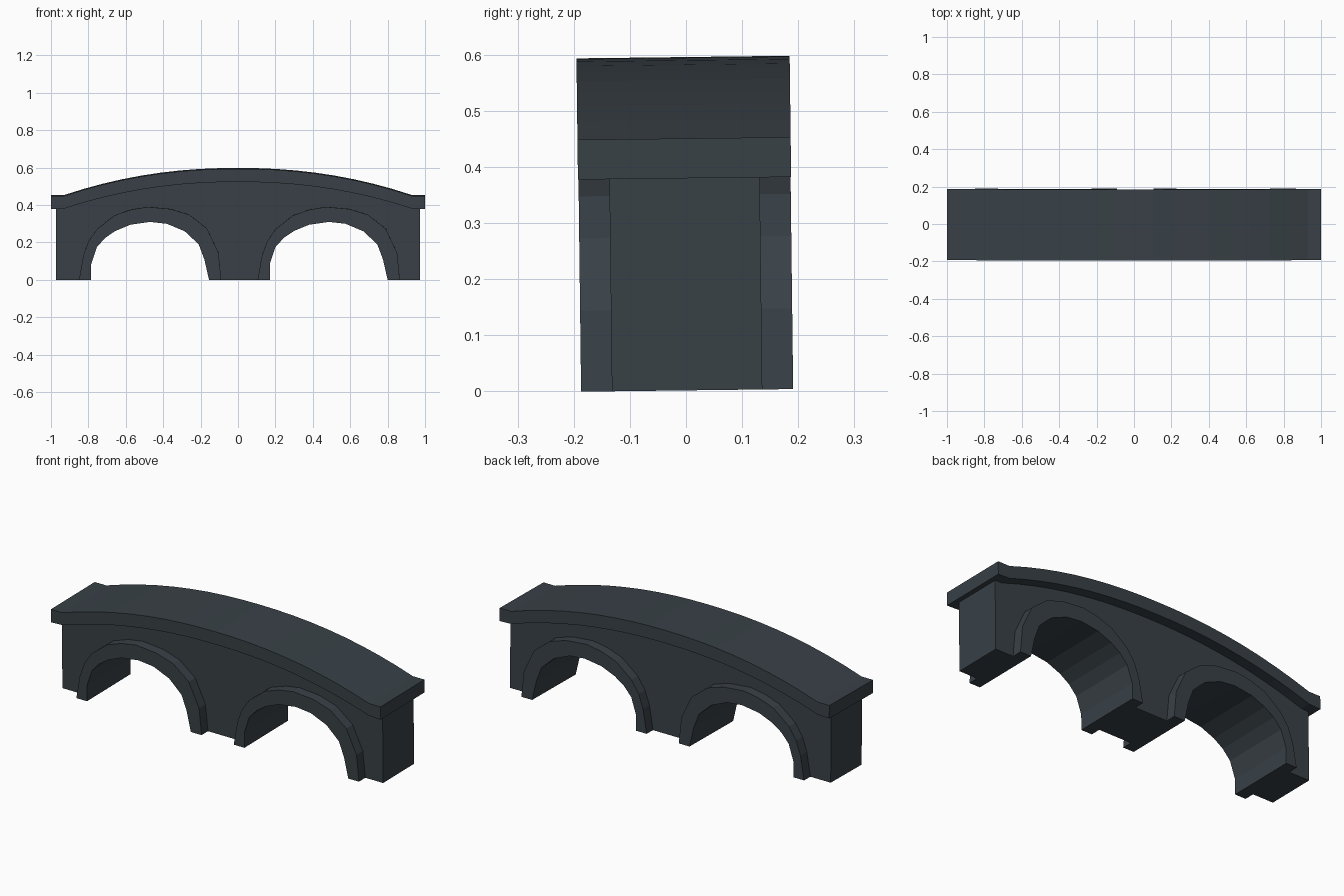
import bpy, bmesh, math
from mathutils import Matrix

cube = bpy.data.objects.get("Cube")
if cube:
    bpy.data.objects.remove(cube, do_unlink=True)

# Dark slate stone, used everywhere
stone = bpy.data.materials.new("dark slate stone")
stone.use_nodes = True
colour = (0.040, 0.052, 0.062, 1)
stone.diffuse_color = colour
stone.node_tree.nodes["Principled BSDF"].inputs["Base Color"].default_value = colour

# The whole bridge leans very slightly about its long axis
LEAN = Matrix.Translation((0, 0.002, 0.002)) @ Matrix.Rotation(math.radians(0.7), 4, "X")


def extrude_profile(name, profile, half_depth):
    """Extrude a front-view outline of (x, z) points evenly along y."""
    bm = bmesh.new()
    face = bm.faces.new([bm.verts.new((x, -half_depth, z)) for x, z in profile])
    solid = bmesh.ops.extrude_face_region(bm, geom=[face])
    moved = [v for v in solid["geom"] if isinstance(v, bmesh.types.BMVert)]
    bmesh.ops.translate(bm, verts=moved, vec=(0, 2 * half_depth, 0))
    bmesh.ops.recalc_face_normals(bm, faces=bm.faces)
    bmesh.ops.transform(bm, matrix=LEAN, verts=bm.verts)
    mesh = bpy.data.meshes.new(name)
    bm.to_mesh(mesh)
    bm.free()
    mesh.materials.append(stone)
    obj = bpy.data.objects.new(name, mesh)
    bpy.context.collection.objects.link(obj)
    return obj


def shift(points, dx):
    return [(x + dx, z) for x, z in points]


# Arch outlines, left foot to right foot
inner = [(-.785, 0), (-.785, .085), (-.755, .175), (-.71, .225), (-.655, .262), (-.575, .295),
         (-.47, .31), (-.38, .30), (-.285, .26), (-.21, .19), (-.18, .11), (-.155, 0)]
outer = [(-.85, 0), (-.827, .13), (-.80, .205), (-.755, .27), (-.66, .345), (-.57, .376),
         (-.484, .39), (-.36, .379), (-.26, .348), (-.165, .273), (-.104, .144), (-.09, 0)]
joint = [((a + c) / 2, (b + d) / 2) for (a, b), (c, d) in zip(inner, outer)]
SPAN = 0.955


# Deck: flat ends with a humped middle
def hump(x, end, crown):
    return crown - (crown - end) * abs(x / 0.93) ** 2.15


steps = [0.93 * i / 9 for i in range(-9, 10)]
top = [(-1, .449)] + [(x, hump(x, .449, .594)) for x in steps] + [(1, .449)]
under = [(-1, .378)] + [(x, hump(x, .381, .524)) for x in steps] + [(1, .378)]
extrude_profile("deck", top + under[::-1], 0.19)

# Wall: its top runs inside the deck, its openings inside the arch rings
crest = [(x, hump(x, .40, .55)) for x in steps]
base = [(-.973, 0)] + joint + shift(joint, SPAN) + [(.973, 0)]
extrude_profile("wall", base + [(.973, .40)] + crest[::-1] + [(-.973, .40)], 0.134)

# Arch rings stand proud of the wall on both sides
for name, dx in (("right_arch_ring", 0), ("left_arch_ring", SPAN)):
    extrude_profile(name, shift(inner + outer[::-1], dx), 0.189)
